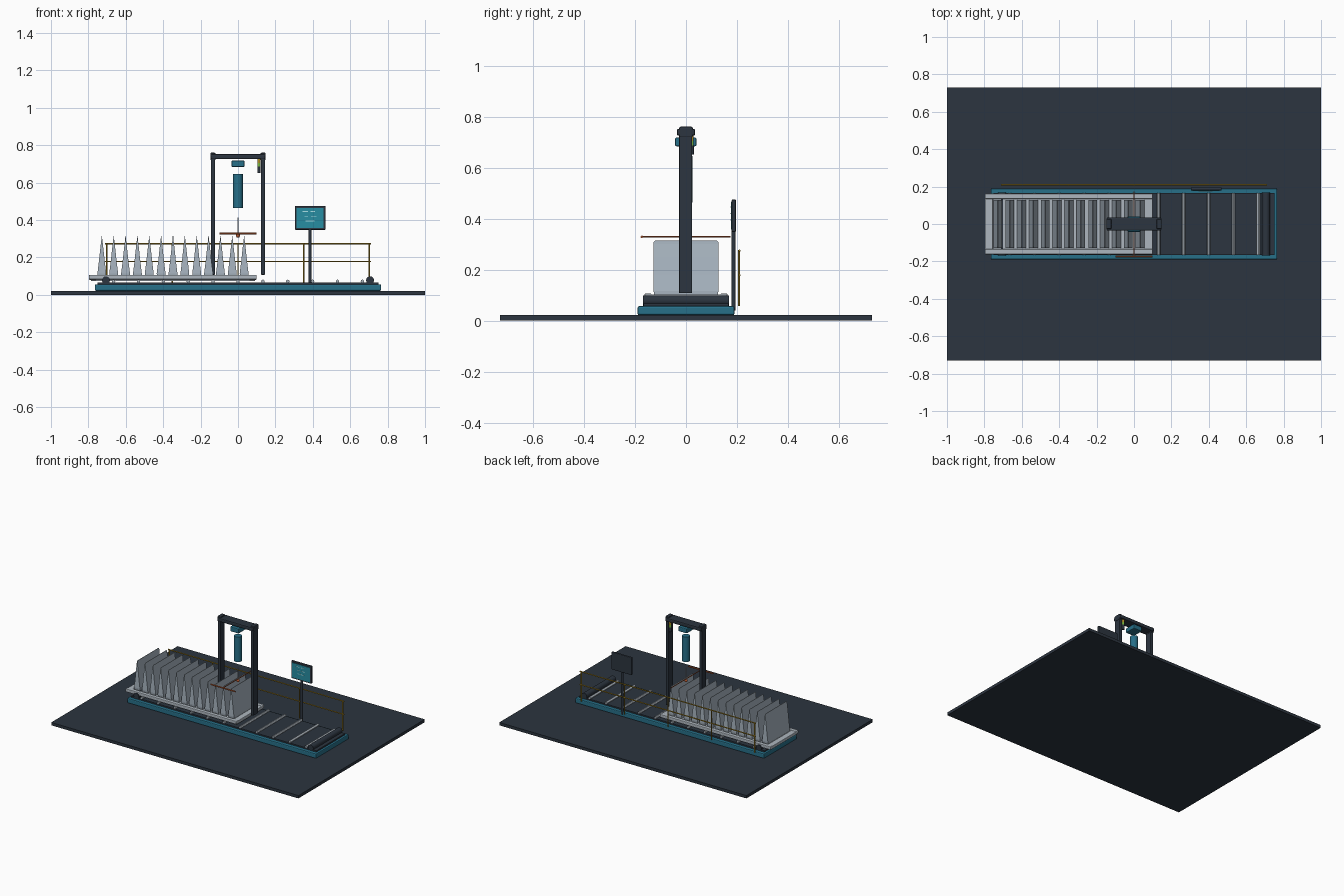
import bpy, bmesh, math
from mathutils import Vector

if "Cube" in bpy.data.objects:
    bpy.data.objects.remove(bpy.data.objects["Cube"])


def mat(name, r, g, b):
    m = bpy.data.materials.new(name)
    m.diffuse_color = (r, g, b, 1)
    m.use_nodes = True
    m.node_tree.nodes["Principled BSDF"].inputs["Base Color"].default_value = m.diffuse_color
    return m


DARK = mat("charcoal", 0.025, 0.035, 0.05)
TEAL = mat("teal", 0.02, 0.16, 0.25)
SCREEN = mat("screen_teal", 0.02, 0.27, 0.36)
STEEL = mat("steel", 0.42, 0.47, 0.52)
POUCH = mat("pouch_film", 0.40, 0.47, 0.54)
YELLOW = mat("safety_yellow", 0.45, 0.28, 0.02)
ORANGE = mat("sensor_orange", 0.45, 0.10, 0.03)
GREEN = mat("signal_green", 0.2, 0.5, 0.05)
PALE = mat("display_mark", 0.4, 0.75, 0.8)


def finish(bm, name, m, smooth=False):
    bmesh.ops.recalc_face_normals(bm, faces=bm.faces)
    me = bpy.data.meshes.new(name)
    bm.to_mesh(me)
    bm.free()
    o = bpy.data.objects.new(name, me)
    bpy.context.collection.objects.link(o)
    me.materials.append(m)
    if smooth:
        bpy.context.view_layer.objects.active = o
        o.select_set(True)
        bpy.ops.object.shade_smooth_by_angle()
        o.select_set(False)
    return o


def box(name, x, y, z, m, bevel=0.0):
    """Box from (min, max) ranges."""
    bm = bmesh.new()
    bmesh.ops.create_cube(bm, size=1)
    for v in bm.verts:
        v.co = Vector([(a + b) / 2 + c * (b - a) for c, (a, b) in zip(v.co, (x, y, z))])
    o = finish(bm, name, m)
    if bevel:
        b = o.modifiers.new("bevel", "BEVEL")
        b.width, b.segments = bevel, 2
    return o


def rod(name, p, q, r, m, r2=None, seg=16):
    """Cylinder or cone between two points."""
    p, q = Vector(p), Vector(q)
    bm = bmesh.new()
    bmesh.ops.create_cone(bm, cap_ends=True, segments=seg, radius1=r,
                          radius2=r if r2 is None else r2, depth=(q - p).length)
    rot = Vector((0, 0, 1)).rotation_difference(q - p).to_matrix()
    for v in bm.verts:
        v.co = rot @ v.co + (p + q) / 2
    return finish(bm, name, m, True)


def ball(name, c, r, m):
    bm = bmesh.new()
    bmesh.ops.create_uvsphere(bm, u_segments=16, v_segments=8, radius=r)
    bmesh.ops.translate(bm, verts=bm.verts, vec=c)
    return finish(bm, name, m, True)


def pouch(name, cx):
    """Stand-up pouch: wide base tapering to a thin sealed top."""
    levels = [(0.100, 0.023, 0.125), (0.115, 0.0235, 0.127), (0.18, 0.0155, 0.127),
              (0.25, 0.008, 0.127), (0.300, 0.002, 0.127), (0.308, 0.0015, 0.127),
              (0.314, 0.0015, 0.121)]
    bm = bmesh.new()
    rings = [[bm.verts.new((cx + sx * hx, sy * hy, z))
              for sx, sy in ((-1, -1), (1, -1), (1, 1), (-1, 1))] for z, hx, hy in levels]
    bm.faces.new(rings[0])
    bm.faces.new(rings[-1])
    for a, b in zip(rings, rings[1:]):
        for i in range(4):
            j = (i + 1) % 4
            bm.faces.new((a[i], a[j], b[j], b[i]))
    return finish(bm, name, POUCH)


# floor slab and conveyor bed
box("floor_slab", (-1, 1), (-0.73, 0.73), (0, 0.021), DARK)
box("conveyor_frame", (-0.765, 0.765), (-0.19, 0.19), (0.021, 0.056), TEAL, 0.006)
box("conveyor_belt", (-0.75, 0.75), (-0.166, 0.166), (0.05, 0.066), DARK)
for s, side in ((-1, "left"), (1, "right")):
    rod(f"end_drum_{side}", (s * 0.706, -0.168, 0.078), (s * 0.706, 0.168, 0.078), 0.021, DARK, seg=20)
for i in range(-5, 6):
    rod(f"belt_roller_{i + 6}", (i * 0.133, -0.165, 0.072), (i * 0.133, 0.165, 0.072), 0.009, STEEL, seg=12)

# carrier tray with side rails and pouches
box("tray_plate", (-0.785, 0.09), (-0.145, 0.145), (0.074, 0.098), STEEL)
for s, side in ((-1, "front"), (1, "back")):
    y0, y1 = sorted((s * 0.134, s * 0.163))
    box(f"tray_rail_{side}", (-0.797, 0.10), (y0, y1), (0.082, 0.106), STEEL, 0.005)
for x, side in ((-0.776, "left"), (0.079, "right")):
    box(f"tray_end_{side}", (x - 0.021, x + 0.021), (-0.15, 0.15), (0.08, 0.103), STEEL, 0.004)
for i in range(13):
    pouch(f"pouch_{i + 1}", -0.728 + i * 0.0634)

# gantry
for s, side in ((-1, "left"), (1, "right")):
    x = s * 0.134
    box(f"gantry_post_{side}", (x - 0.011, x + 0.011), (-0.027, 0.024), (0.107, 0.725), DARK, 0.003)
    box(f"gantry_corner_{side}", (x - 0.014, x + 0.014), (-0.027, 0.027), (0.718, 0.76), DARK, 0.006)
box("gantry_beam", (-0.146, 0.146), (-0.036, 0.036), (0.725, 0.752), DARK, 0.007)

# filling head and probe
box("head_carriage", (-0.035, 0.035), (-0.043, 0.041), (0.683, 0.718), TEAL, 0.006)
rod("head_cylinder", (0, 0, 0.463), (0, 0, 0.645), 0.026, TEAL, seg=24)
rod("probe_rod", (0, 0, 0.318), (0, 0, 0.413), 0.004, STEEL, seg=10)
ball("probe_tip", (0, 0, 0.316), 0.011, ORANGE)
rod("sensor_crossbar", (0, -0.172, 0.328), (0, 0.175, 0.328), 0.003, ORANGE, seg=10)
rod("sensor_front_bar", (-0.1, -0.173, 0.328), (0.1, -0.173, 0.328), 0.005, ORANGE, seg=10)

# signal light beside the right post
rod("signal_base", (0.112, 0.022, 0.652), (0.112, 0.022, 0.686), 0.009, DARK)
rod("signal_green", (0.112, 0.022, 0.686), (0.112, 0.022, 0.704), 0.008, GREEN)
rod("signal_yellow", (0.112, 0.022, 0.704), (0.112, 0.022, 0.727), 0.008, YELLOW)

# control panel
rod("panel_post", (0.385, 0.187, 0.04), (0.385, 0.187, 0.36), 0.008, DARK)
box("panel_housing", (0.304, 0.468), (0.179, 0.196), (0.347, 0.475), DARK, 0.005)
box("panel_screen", (0.314, 0.458), (0.176, 0.18), (0.357, 0.464), SCREEN)
for i, (x, w, z) in enumerate([(0.36, 0.03, 0.445), (0.40, 0.025, 0.445), (0.365, 0.02, 0.42),
                               (0.405, 0.03, 0.42), (0.385, 0.05, 0.395)]):
    box(f"screen_mark_{i + 1}", (x - w / 2, x + w / 2), (0.175, 0.177), (z - 0.002, z + 0.002), PALE)

# guard rail along the back
for i, z in enumerate((0.178, 0.274)):
    rod(f"guard_rail_{i + 1}", (-0.712, 0.21, z), (0.712, 0.21, z), 0.004, YELLOW, seg=10)
for i in range(-2, 3):
    rod(f"guard_post_{i + 3}", (i * 0.351, 0.208, 0.056), (i * 0.351, 0.208, 0.276), 0.004, YELLOW, seg=10)
